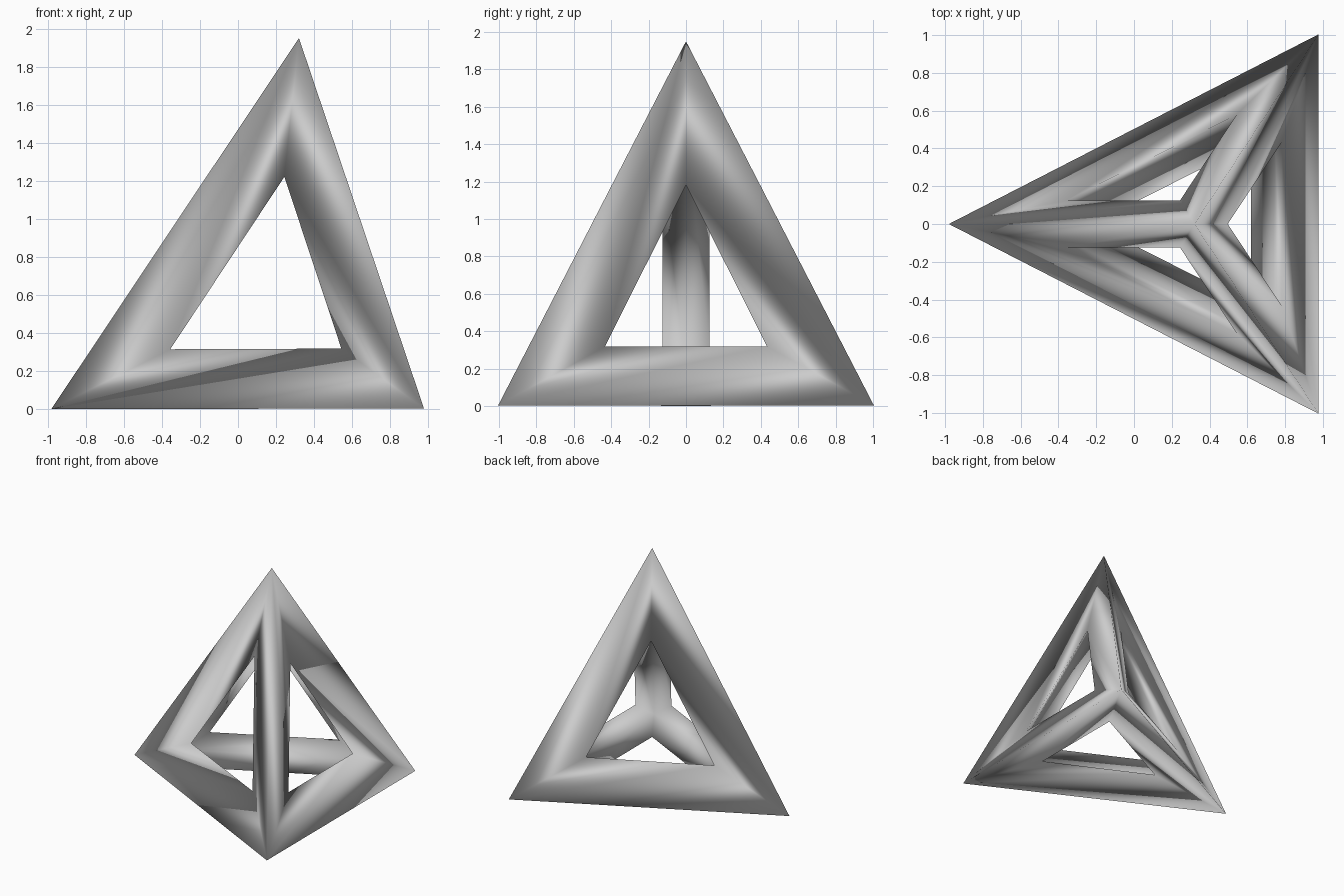
import bpy
import bmesh
from mathutils import Vector

cube = bpy.data.objects.get("Cube")
if cube:
    bpy.data.objects.remove(cube, do_unlink=True)

# Sharp outer tips of the frame
TIPS = [Vector(p) for p in ((-0.98, 0, 0), (0.98, 1, 0), (0.98, -1, 0), (0.32, 0, 1.95))]
HALF = 0.24
centre = sum(TIPS, Vector()) / 4

# Solid pyramid whose skin lies midway through the struts
bm = bmesh.new()
for tip in TIPS:
    bm.verts.new(tip + (centre - tip).normalized() * HALF)
bmesh.ops.convex_hull(bm, input=bm.verts)
bmesh.ops.recalc_face_normals(bm, faces=bm.faces)
for face in bm.faces:
    face.smooth = True
mesh = bpy.data.meshes.new("pyramid_frame")
bm.to_mesh(mesh)
bm.free()
frame = bpy.data.objects.new("pyramid_frame", mesh)
bpy.context.collection.objects.link(frame)

# Light grey finish
grey = bpy.data.materials.new("light_grey")
grey.use_nodes = True
colour = (0.6, 0.6, 0.6, 1)
grey.diffuse_color = colour
grey.node_tree.nodes["Principled BSDF"].inputs["Base Color"].default_value = colour
mesh.materials.append(grey)

# Open the faces, leaving six struts
wire = frame.modifiers.new("struts", 'WIREFRAME')
wire.thickness = 2 * HALF
wire.offset = 0
wire.use_even_offset = True
wire.use_replace = True
